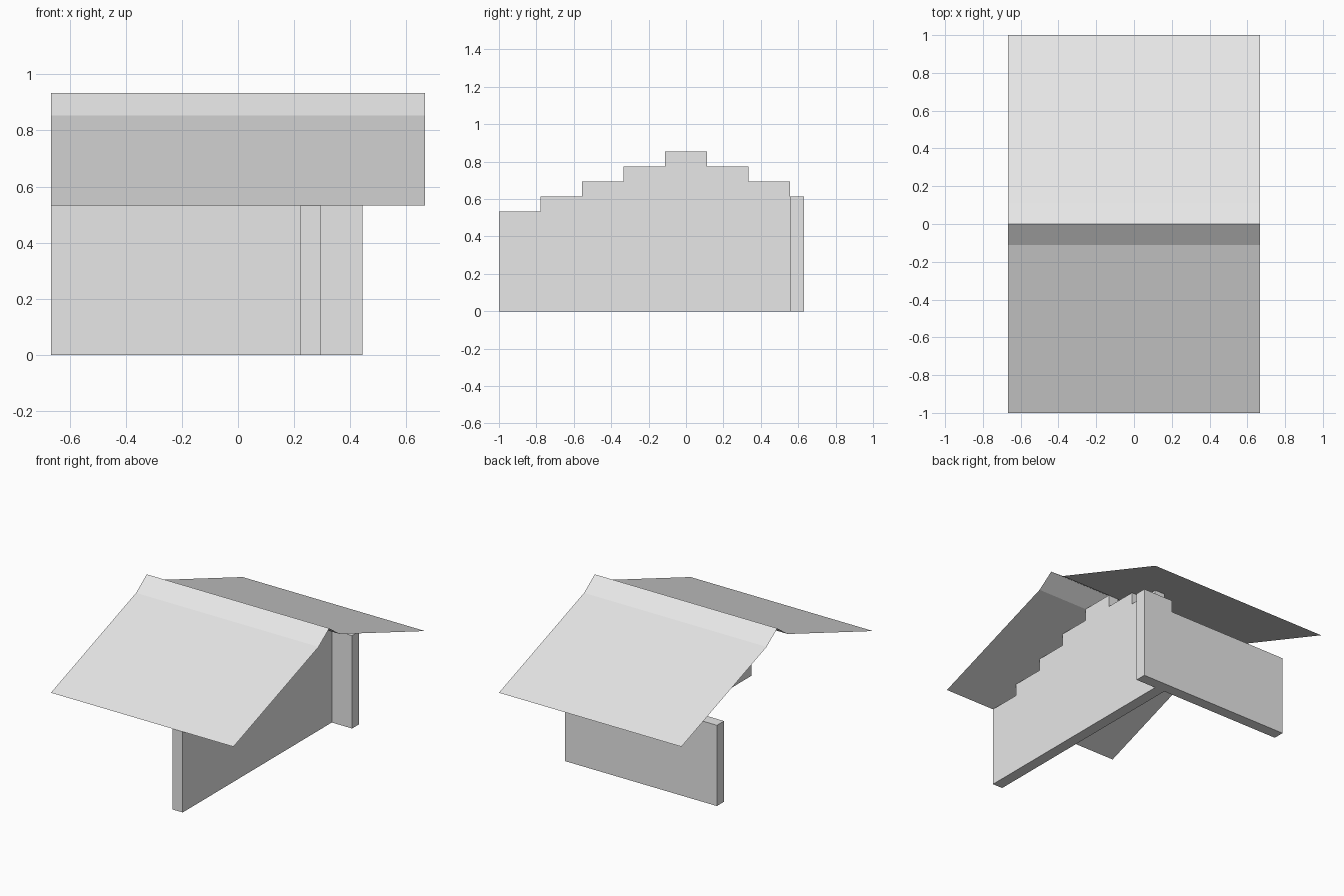
import bpy

if "Cube" in bpy.data.objects:
    bpy.data.objects.remove(bpy.data.objects["Cube"])

U = 2 / 9          # plan module
T = U / 3          # wall thickness
EAVE, RISE = 0.5333, 0.08
X0, X1 = -3 * U, 3 * U

grey = bpy.data.materials.new("light_grey")
grey.diffuse_color = (0.8, 0.8, 0.8, 1)
grey.use_nodes = True
grey.node_tree.nodes["Principled BSDF"].inputs["Base Color"].default_value = grey.diffuse_color


def add_mesh(name, verts, faces):
    mesh = bpy.data.meshes.new(name)
    mesh.from_pydata(verts, [], faces)
    mesh.materials.append(grey)
    obj = bpy.data.objects.new(name, mesh)
    bpy.context.collection.objects.link(obj)
    return obj


def extrude(name, outline, near, far, point):
    """Solid from a counter-clockwise 2D outline, placed in space by point(a, b, depth)."""
    n = len(outline)
    verts = [point(a, b, d) for d in (near, far) for a, b in outline]
    faces = [tuple(reversed(range(n))), tuple(range(n, 2 * n))]
    faces += [(i, (i + 1) % n, n + (i + 1) % n, n + i) for i in range(n)]
    return add_mesh(name, verts, faces)


# Long stepped gable wall: nine steps climbing to the middle and down again
back = 2.5 * U
top = []
for i in range(8):
    ya = -1 + i * U
    yb = min(ya + U, back)
    z = EAVE + RISE * min(i, 8 - i)
    if yb - ya > 0.01:
        top += [(ya, z), (yb, z)]
outline = [(-1, 0), (back, 0)] + top[::-1]
extrude("gable_wall", outline, U, U + T, lambda a, b, d: (d, a, b))

# Cross wall at the back, one step higher beside the gable wall
outline = [(X0, 0), (2 * U, 0), (2 * U, EAVE + RISE), (U, EAVE + RISE),
           (U, EAVE), (X0, EAVE)]
extrude("cross_wall", outline, -back, -back - T, lambda a, b, d: (a, -d, b)).data.flip_normals()

# Thin roof sheets with a steeper strip along the ridge
profile = [(1, EAVE), (U / 2, EAVE + 4 * RISE), (0, EAVE + 5 * RISE)]
for name, side in (("front_roof", -1), ("back_roof", 1)):
    verts = [(x, side * y, z) for y, z in profile for x in (X0, X1)]
    faces = [(0, 1, 3, 2), (2, 3, 5, 4)]
    roof = add_mesh(name, verts, faces)
    if side > 0:
        roof.data.flip_normals()

# Consistent outward normals on the solid walls
import bmesh
for name in ("gable_wall", "cross_wall"):
    mesh = bpy.data.objects[name].data
    bm = bmesh.new()
    bm.from_mesh(mesh)
    bmesh.ops.recalc_face_normals(bm, faces=bm.faces)
    bm.to_mesh(mesh)
    bm.free()
